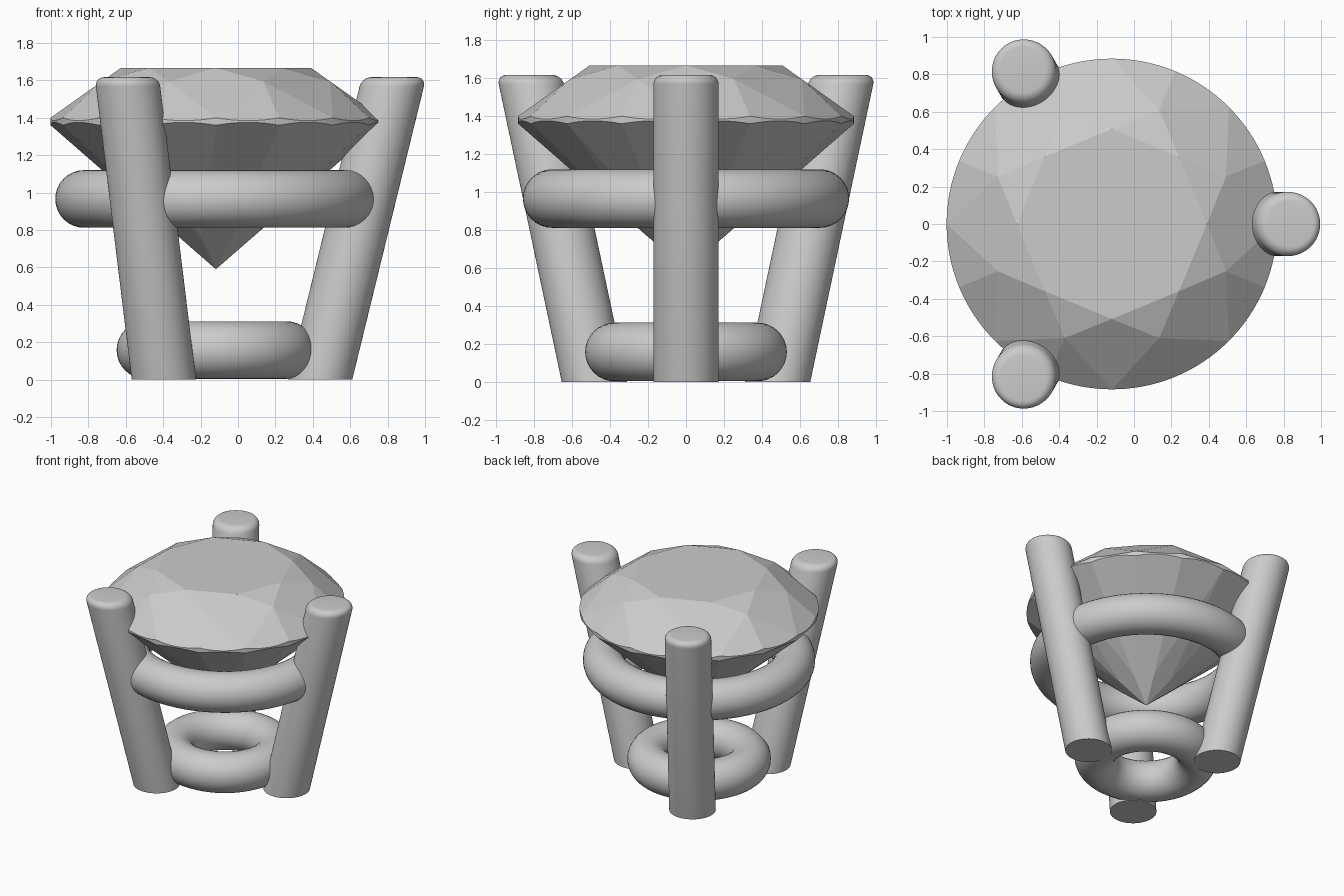
import bpy, bmesh
from math import radians, sin, cos, pi
from mathutils import Vector

if "Cube" in bpy.data.objects:
    bpy.data.objects.remove(bpy.data.objects["Cube"])

CX = -0.118  # axis of the setting


def pol(r, deg, z):
    return Vector((r * cos(radians(deg)), r * sin(radians(deg)), z))


def finish(name, bm, smooth=None):
    bmesh.ops.recalc_face_normals(bm, faces=bm.faces[:])
    me = bpy.data.meshes.new(name)
    bm.to_mesh(me)
    bm.free()
    ob = bpy.data.objects.new(name, me)
    ob.location.x = CX
    bpy.context.collection.objects.link(ob)
    if smooth:
        bpy.ops.object.select_all(action='DESELECT')
        ob.select_set(True)
        bpy.context.view_layer.objects.active = ob
        bpy.ops.object.shade_smooth_by_angle(angle=radians(smooth))
    return ob


# Brilliant-cut gem: a cylinder trimmed by its facet planes
R, TOP, UP, LOW, CULET = 0.884, 1.667, 1.40, 1.36, 0.59
TABLE, TIP = 0.508, 0.66
tip_z = TOP - (TIP * cos(pi / 8) - TABLE) * (TOP - UP) / (R - TABLE)
low_r = 0.2
low_z = CULET + low_r * cos(pi / 8) * (LOW - CULET) / R

bm = bmesh.new()
bmesh.ops.create_cone(bm, cap_ends=True, segments=128, radius1=R, radius2=R, depth=TOP - 0.5)
bmesh.ops.translate(bm, vec=(0, 0, (TOP + 0.5) / 2), verts=bm.verts[:])
inside = Vector((0, 0, 1.3))


def cut(a, b, c):
    n = (b - a).cross(c - a).normalized()
    if n.dot(inside - a) > 0:
        n = -n
    geom = bm.verts[:] + bm.edges[:] + bm.faces[:]
    bmesh.ops.bisect_plane(bm, geom=geom, dist=1e-5, plane_co=a, plane_no=n, clear_outer=True)
    rim = [e for e in bm.edges if e.is_boundary]
    if rim:
        bmesh.ops.contextual_create(bm, geom=rim)


for i in range(8):
    a = i * 45
    tip, low = pol(TIP, a + 22.5, tip_z), pol(low_r, a + 22.5, low_z)
    cut(pol(TABLE, a, TOP), pol(TIP, a - 22.5, tip_z), tip)          # kite
    cut(pol(TABLE, a, TOP), pol(TABLE, a + 45, TOP), tip)            # star
    cut(Vector((0, 0, CULET)), pol(low_r, a - 22.5, low_z), low)     # pavilion main
    for s in (0, 45):                                                # half facets
        cut(tip, pol(R, a + s, UP), pol(R, a + 22.5, UP))
        cut(low, pol(R, a + s, LOW), pol(R, a + 22.5, LOW))
finish("gem", bm)


# Round support rings
def ring(name, major, minor, z):
    bpy.ops.mesh.primitive_torus_add(major_radius=major, minor_radius=minor,
                                     major_segments=96, minor_segments=32,
                                     location=(CX, 0, z))
    bpy.context.object.name = name
    bpy.ops.object.shade_smooth()


ring("upper_ring", 0.705, 0.154, 0.966)
ring("lower_ring", 0.377, 0.154, 0.158)


# Leaning prongs: level circular sections, rounded over at the top
def prong(name, deg):
    bm = bmesh.new()
    n = 64
    profile = [(0, 0.172)]
    for k in range(7):
        t = k * pi / 12
        profile.append((1.567 + 0.05 * sin(t), 0.122 + 0.05 * cos(t)))
    rows = []
    for z, r in profile:
        c = pol(0.557 + 0.386 * z / 1.58, deg, z)
        rows.append([bm.verts.new(c + pol(r, 360 * j / n, 0)) for j in range(n)])
    for p, q in zip(rows, rows[1:]):
        for j in range(n):
            k = (j + 1) % n
            bm.faces.new((p[j], p[k], q[k], q[j]))
    bm.faces.new(rows[0][::-1])
    bm.faces.new(rows[-1])
    finish(name, bm, 35)


for name, deg in (("right_prong", 0), ("back_prong", 120), ("front_prong", 240)):
    prong(name, deg)
